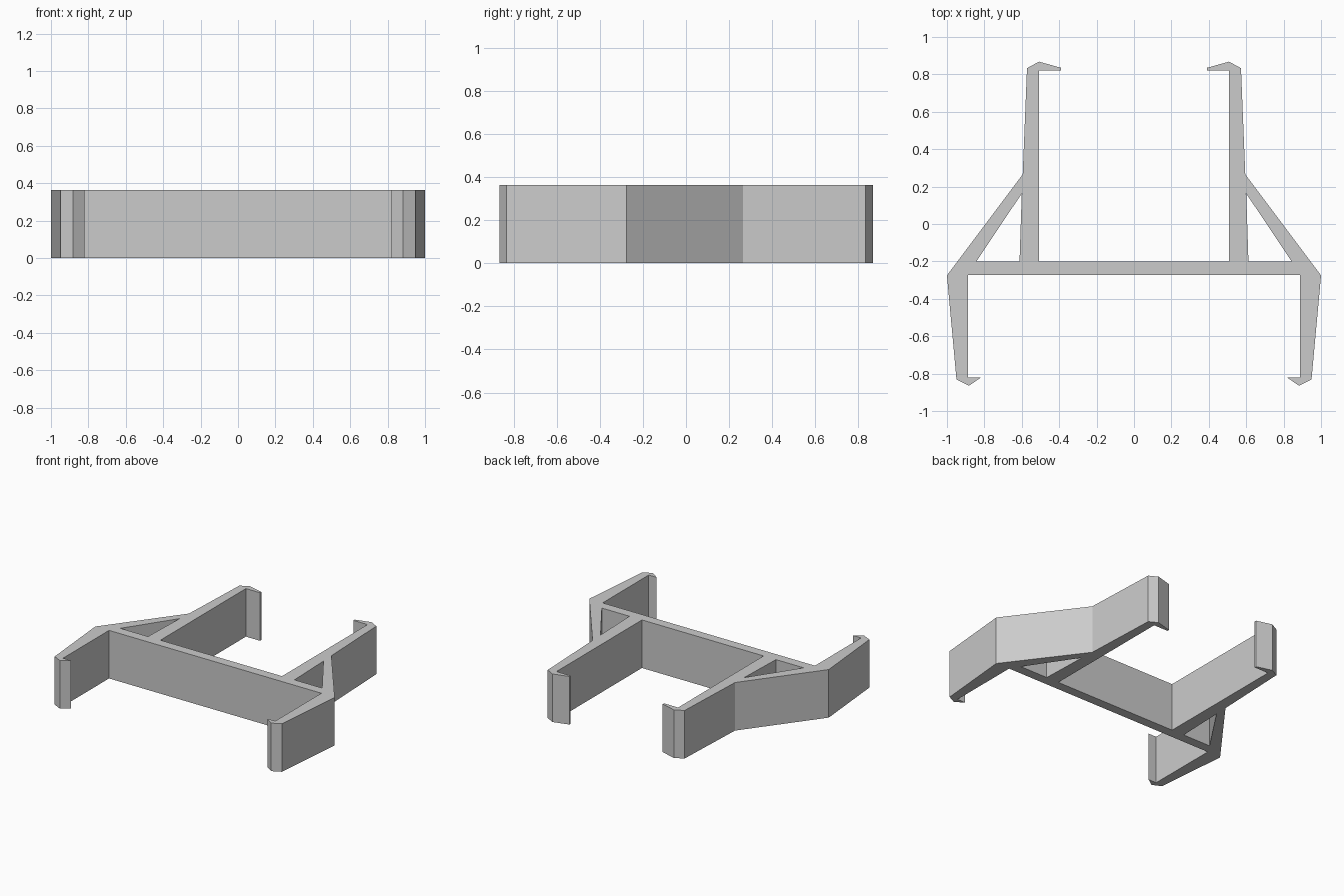
import bpy
import bmesh

HEIGHT = 0.363

cube = bpy.data.objects.get("Cube")
if cube:
    bpy.data.objects.remove(cube, do_unlink=True)

# Plain grey plastic
grey = bpy.data.materials.new("grey plastic")
grey.use_nodes = True
colour = (0.6, 0.6, 0.6, 1.0)
grey.diffuse_color = colour
grey.node_tree.nodes["Principled BSDF"].inputs["Base Color"].default_value = colour

# Left half of the outline, from the inner back corner round to the front
half_outline = [
    (0.508, -0.20),                                               # crossbar meets back arm
    (0.508, 0.82), (0.39, 0.82), (0.39, 0.835),                   # back hook, inside
    (0.508, 0.868), (0.572, 0.833),                               # back hook, outside
    (0.595, 0.265), (1.0, -0.275),                                # brace
    (0.949, -0.832), (0.883, -0.865), (0.82, -0.822),             # front hook, outside
    (0.887, -0.822), (0.887, -0.272),                             # front arm, inside
]
brace_hole = [(0.60, 0.163), (0.612, -0.20), (0.843, -0.20)]


def mirrored(points):
    return [(-x, y) for x, y in reversed(points)]


def add_loop(bm, points):
    verts = [bm.verts.new((x, y, 0)) for x, y in points]
    for a, b in zip(verts, verts[1:] + verts[:1]):
        bm.edges.new((a, b))


# Fill the outline around its two holes, then raise it to full height
bm = bmesh.new()
add_loop(bm, half_outline + mirrored(half_outline))
add_loop(bm, brace_hole)
add_loop(bm, mirrored(brace_hole))
bmesh.ops.triangle_fill(bm, edges=bm.edges[:], use_beauty=True, normal=(0, 0, 1))
raised = bmesh.ops.extrude_face_region(bm, geom=bm.faces[:], use_keep_orig=True)
top = [g for g in raised["geom"] if isinstance(g, bmesh.types.BMVert)]
bmesh.ops.translate(bm, verts=top, vec=(0, 0, HEIGHT))
bmesh.ops.recalc_face_normals(bm, faces=bm.faces[:])

# Merge coplanar triangles into clean caps
bmesh.ops.dissolve_limit(bm, angle_limit=0.01, verts=bm.verts[:], edges=bm.edges[:])

mesh = bpy.data.meshes.new("clip_bracket")
bm.to_mesh(mesh)
bm.free()
mesh.materials.append(grey)
bracket = bpy.data.objects.new("clip_bracket", mesh)
bpy.context.collection.objects.link(bracket)
